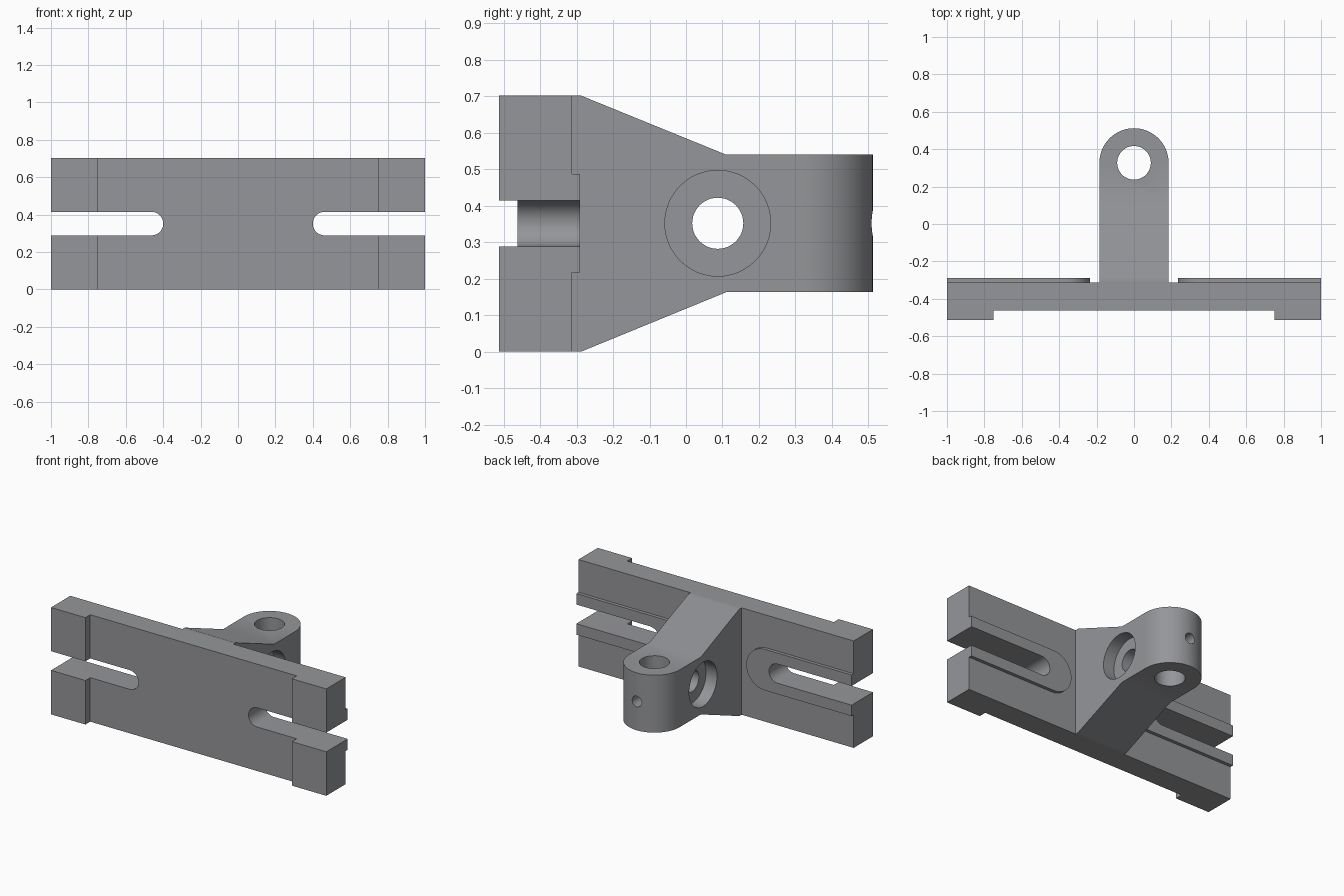
import bpy, bmesh, math
from mathutils import Vector

if "Cube" in bpy.data.objects:
    bpy.data.objects.remove(bpy.data.objects["Cube"])

steel = bpy.data.materials.new("grey steel")
steel.diffuse_color = (0.30, 0.305, 0.32, 1)
steel.use_nodes = True
steel.node_tree.nodes["Principled BSDF"].inputs["Base Color"].default_value = steel.diffuse_color


def prism(name, outline, axis, lo, hi):
    """Extrude a 2D outline along an axis: x -> (y, z), y -> (x, z), z -> (x, y)."""
    place = {"x": lambda a, b, t: (t, a, b),
             "y": lambda a, b, t: (a, t, b),
             "z": lambda a, b, t: (a, b, t)}[axis]
    bm = bmesh.new()
    face = bm.faces.new([bm.verts.new(place(a, b, lo)) for a, b in outline])
    new = bmesh.ops.extrude_face_region(bm, geom=[face])["geom"]
    shift = Vector(place(0, 0, hi - lo))
    bmesh.ops.translate(bm, verts=[v for v in new if isinstance(v, bmesh.types.BMVert)], vec=shift)
    bmesh.ops.recalc_face_normals(bm, faces=bm.faces)
    me = bpy.data.meshes.new(name)
    bm.to_mesh(me)
    bm.free()
    me.materials.append(steel)
    ob = bpy.data.objects.new(name, me)
    bpy.context.collection.objects.link(ob)
    return ob


def arc(cx, cy, r, start, end, n):
    return [(cx + r * math.cos(math.radians(start + (end - start) * i / n)),
             cy + r * math.sin(math.radians(start + (end - start) * i / n)))
            for i in range(n + 1)]


def circle(cx, cy, r, n=48):
    return arc(cx, cy, r, 0, 360, n)[:-1]


def rect(a0, a1, b0, b1):
    return [(a0, b0), (a1, b0), (a1, b1), (a0, b1)]


def slot_outline(side, centre, r, end):
    """Bar with a round inner end, open towards the plate end."""
    pts = [(end, MID - r)] + arc(centre, MID, r, 270, 90, 24) + [(end, MID + r)]
    return [(side * x, z) for x, z in pts]


def combine(target, other, operation):
    mod = target.modifiers.new("combine", "BOOLEAN")
    mod.operation = operation
    mod.solver = "EXACT"
    mod.object = other
    bpy.context.view_layer.objects.active = target
    bpy.ops.object.modifier_apply(modifier=mod.name)
    bpy.data.objects.remove(other, do_unlink=True)


MID = 0.352          # mid height of the bracket
HEIGHT = 0.702
HALF = 0.185         # half width of the lug
EYE = 0.327          # y of the vertical pin hole

# Mounting plate with end pads, outlined from above
plate = prism("mounting_plate", [
    (-1, -0.512), (-0.75, -0.512), (-0.75, -0.462), (0.75, -0.462),
    (0.75, -0.512), (1, -0.512), (1, -0.312), (-1, -0.312)], "z", 0, HEIGHT)

# Raised rims around the slots, then the open slots themselves
for side in (-1, 1):
    combine(plate, prism("rim", slot_outline(side, 0.37, 0.135, 1.0), "y", -0.34, -0.29), "UNION")
    combine(plate, prism("slot", slot_outline(side, 0.463, 0.063, 1.1), "y", -0.7, -0.1), "DIFFERENCE")

# Lug: tapered side profile trimmed to a rounded end
lug = prism("lug", [
    (-0.312, 0), (-0.288, 0), (0.11, 0.163), (0.55, 0.163),
    (0.55, 0.54), (0.11, 0.54), (-0.288, HEIGHT), (-0.312, HEIGHT)], "x", -0.3, 0.3)
round_end = [(-HALF, -0.6), (HALF, -0.6)] + arc(0, EYE, HALF, 0, 180, 40)
combine(lug, prism("trim", round_end, "z", -0.2, 1), "INTERSECT")

# Vertical pin hole, cross hole with counterbores, small hole in the rounded end
combine(lug, prism("pin_hole", circle(0, EYE, 0.09), "z", -0.2, 1), "DIFFERENCE")
combine(lug, prism("cross_hole", circle(0.087, MID, 0.07), "x", -0.4, 0.4), "DIFFERENCE")
for side in (-1, 1):
    bore = circle(0.087, MID, 0.145)
    lo, hi = sorted((side * 0.105, side * 0.4))
    combine(lug, prism("counterbore", bore, "x", lo, hi), "DIFFERENCE")
combine(lug, prism("end_hole", circle(0, MID, 0.035, 24), "y", EYE, 0.7), "DIFFERENCE")

# Smooth the curved walls, keep the machined edges sharp
for ob in (plate, lug):
    bpy.ops.object.select_all(action="DESELECT")
    ob.select_set(True)
    bpy.context.view_layer.objects.active = ob
    bpy.ops.object.shade_smooth_by_angle(angle=math.radians(30))
